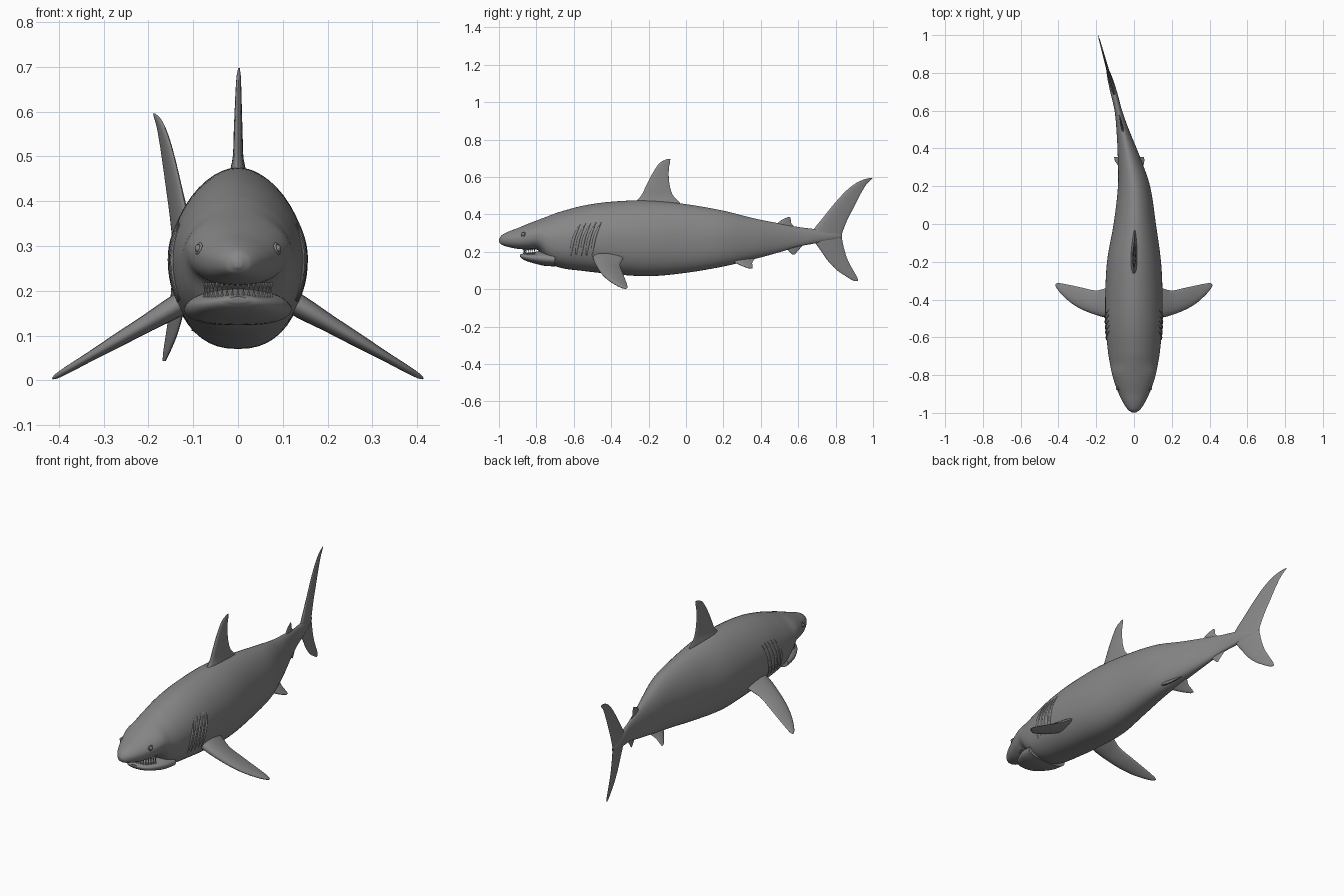
import bpy
import bmesh
import math
from mathutils import Vector, Matrix

cube = bpy.data.objects.get("Cube")
if cube:
    bpy.data.objects.remove(cube, do_unlink=True)

skin = bpy.data.materials.new("slate grey skin")
skin.use_nodes = True
GREY = (0.24, 0.24, 0.24, 1)
skin.diffuse_color = GREY
skin.node_tree.nodes["Principled BSDF"].inputs["Base Color"].default_value = GREY


def lookup(rows, key):
    """Smoothly interpolate the columns of rows at a key in column zero."""
    i = 0
    while i < len(rows) - 2 and key > rows[i + 1][0]:
        i += 1
    a, b = rows[i], rows[i + 1]
    p, n = rows[max(i - 1, 0)], rows[min(i + 2, len(rows) - 1)]
    h = b[0] - a[0]
    t = (key - a[0]) / h
    out = []
    for c in range(1, len(a)):
        ma = (b[c] - p[c]) / (b[0] - p[0]) * h
        mb = (n[c] - a[c]) / (n[0] - a[0]) * h
        out.append((2*t**3 - 3*t*t + 1) * a[c] + (t**3 - 2*t*t + t) * ma
                   + (3*t*t - 2*t**3) * b[c] + (t**3 - t*t) * mb)
    return out


def keys(rows, steps):
    ks = [a[0] + (b[0] - a[0]) * s / steps
          for a, b in zip(rows, rows[1:]) for s in range(steps)]
    return ks + [rows[-1][0]]


# Sideways sweep of the spine: y, x
SPINE = [(-1, 0), (-.2, 0), (0, .004), (.2, 0), (.36, -.028), (.5, -.06),
         (.6, -.083), (.7, -.108), (.8, -.135), (1, -.19)]


def finish(bm, name):
    """Bend along the spine, then make a smooth grey object."""
    for v in bm.verts:
        v.co.x += lookup(SPINE, v.co.y)[0]
    bmesh.ops.recalc_face_normals(bm, faces=bm.faces)
    mesh = bpy.data.meshes.new(name)
    bm.to_mesh(mesh)
    bm.free()
    obj = bpy.data.objects.new(name, mesh)
    bpy.context.collection.objects.link(obj)
    mesh.materials.append(skin)
    bpy.ops.object.select_all(action='DESELECT')
    obj.select_set(True)
    bpy.context.view_layer.objects.active = obj
    bpy.ops.object.shade_smooth_by_angle(angle=math.radians(50))
    return obj


def loft(bm, rings):
    """Skin a list of closed rings and cap both ends."""
    loops = [[bm.verts.new(p) for p in ring] for ring in rings]
    for a, b in zip(loops, loops[1:]):
        for i in range(len(a)):
            j = (i + 1) % len(a)
            bm.faces.new((a[i], a[j], b[j], b[i]))
    bm.faces.new(loops[0])
    bm.faces.new(loops[-1])


def skin_point(rows, y, ang):
    """Point on an egg-shaped section: narrow back, flatter belly."""
    w, top, bot = lookup(rows, y)
    c, s = math.cos(ang), math.sin(ang)
    e = 2 / (1.85 if s > 0 else 2.35)
    mid, half = (top + bot) / 2, (top - bot) / 2
    return Vector((w * math.copysign(abs(c) ** e, c), y,
                   mid + half * math.copysign(abs(s) ** e, s)))


def hull(name, rows, steps=6, sides=48):
    bm = bmesh.new()
    loft(bm, [[skin_point(rows, y, math.tau * i / sides) for i in range(sides)]
              for y in keys(rows, steps)])
    return finish(bm, name)


def fin(name, rows, root=(0, 0, 0), out=(0, 0, 1), normal=(1, 0, 0), mirror=False):
    """Rows: span, leading y, trailing y, half thickness."""
    for side, label in ((1, "left_"), (-1, "right_")) if mirror else ((1, ""),):
        bm = bmesh.new()
        rings = []
        for s in keys(rows, 5):
            lead, trail, thick = lookup(rows, s)
            ring = []
            for i in range(20):
                a = math.tau * i / 20
                p = Vector(root) + Vector(out) * s
                p += Vector(normal) * thick * math.sin(a) * (.85 - .35 * math.cos(a))
                p.y = (lead + trail) / 2 + (trail - lead) / 2 * math.cos(a)
                p.x *= side
                ring.append(p)
            rings.append(ring)
        loft(bm, rings)
        finish(bm, label + name)


# Body: y, half width, top, bottom
BODY = [(-.999, .008, .27, .252), (-.985, .03, .289, .238), (-.95, .055, .308, .226),
        (-.9, .08, .327, .216), (-.84, .103, .352, .212), (-.79, .117, .371, .208),
        (-.74, .127, .39, .15), (-.68, .137, .412, .117), (-.55, .149, .447, .098),
        (-.4, .152, .468, .082), (-.2, .143, .475, .07), (0, .112, .455, .088),
        (.2, .085, .42, .122), (.36, .058, .38, .16), (.5, .033, .352, .198),
        (.6, .02, .333, .228), (.7, .018, .32, .247), (.78, .013, .305, .262),
        (.83, .004, .295, .275)]
hull("body", BODY)

# Lower jaw, open a little below the snout
JAW = [(-.887, .02, .187, .174), (-.875, .045, .19, .162), (-.85, .07, .194, .15),
       (-.81, .094, .2, .138), (-.76, .113, .206, .126), (-.7, .12, .2, .122)]
hull("lower_jaw", JAW, 4)

# Two rows of teeth around the mouth
bm = bmesh.new()
for base, flip in ((.208, math.pi), (.196, 0)):
    for i in range(17):
        a = math.radians(-72 + 9 * i)
        spot = Vector((.078 * math.sin(a), -.785 - .082 * math.cos(a), base))
        bmesh.ops.create_cone(bm, segments=6, radius1=.005, radius2=0, depth=.02,
                              cap_ends=True,
                              matrix=Matrix.Translation(spot) @ Matrix.Rotation(flip, 4, 'X'))
finish(bm, "teeth")

# Eyes, each a ball inside a raised lid ring
for side, label in ((1, "left"), (-1, "right")):
    ang = math.radians(18)
    spot = skin_point(BODY, -.87, ang if side > 0 else math.pi - ang)
    bm = bmesh.new()
    bmesh.ops.create_uvsphere(bm, u_segments=16, v_segments=10, radius=.009,
                              matrix=Matrix.Translation(spot))
    finish(bm, label + "_eye")
    bpy.ops.mesh.primitive_torus_add(major_radius=.011, minor_radius=.003,
                                     major_segments=20, minor_segments=8, location=spot)
    lid = bpy.context.object
    lid.name = label + "_eyelid"
    lid.rotation_euler = Vector((side, -.4, .3)).to_track_quat('Z', 'Y').to_euler()
    lid.data.materials.append(skin)
    bpy.ops.object.shade_smooth_by_angle(angle=math.radians(50))

# Five slanted gill folds on each flank
for side, label in ((1, "left"), (-1, "right")):
    bm = bmesh.new()
    for g in range(5):
        rings = []
        for k in range(13):
            t = k / 12
            ang = math.radians(-30 + 58 * t)
            y = -.615 + .028 * g + .05 * t * t
            p = skin_point(BODY, y, ang if side > 0 else math.pi - ang)
            r = .001 + .004 * math.sin(math.pi * t)
            rings.append([p + Vector((r * math.cos(a), 1.6 * r * math.sin(a), 0))
                          for a in [math.tau * i / 8 for i in range(8)]])
        loft(bm, rings)
    finish(bm, label + "_gills")

# Fins
fin("dorsal_fin", [(.43, -.32, -.01, .026), (.465, -.275, -.035, .02),
                   (.5, -.24, -.068, .013), (.55, -.215, -.086, .011),
                   (.6, -.19, -.092, .009), (.65, -.16, -.091, .007),
                   (.68, -.135, -.085, .005), (.697, -.1, -.084, .002)])
fin("tail_fin", [(.043, .9, .92, .002), (.06, .87, .917, .004), (.1, .81, .895, .006),
                 (.15, .76, .868, .008), (.2, .725, .85, .01), (.25, .69, .838, .012),
                 (.29, .67, .833, .013), (.33, .69, .846, .012), (.38, .73, .867, .01),
                 (.43, .77, .893, .008), (.48, .812, .918, .007), (.53, .86, .945, .006),
                 (.565, .905, .968, .005), (.585, .945, .988, .004), (.596, .985, .998, .002)])
fin("pectoral_fin", [(.09, -.5, -.32, .03), (.15, -.495, -.34, .027), (.2, -.482, -.352, .022),
                     (.27, -.455, -.338, .017), (.33, -.42, -.325, .012),
                     (.38, -.375, -.315, .009), (.405, -.345, -.313, .006),
                     (.414, -.33, -.318, .002)],
    root=(0, 0, .246), out=(1, 0, -.585), normal=(.5, 0, .86), mirror=True)
fin("pelvic_fin", [(.015, .22, .37, .012), (.04, .26, .355, .009), (.06, .295, .355, .006),
                   (.078, .335, .355, .002)],
    root=(0, 0, .178), out=(1, 0, -.85), normal=(.65, 0, .76), mirror=True)
fin("second_dorsal_fin", [(.335, .46, .58, .008), (.355, .49, .562, .006),
                          (.373, .515, .56, .004), (.386, .545, .557, .002)])
fin("anal_fin", [(.185, .57, .582, .002), (.198, .557, .592, .004),
                 (.213, .54, .605, .006), (.235, .52, .625, .008)])
